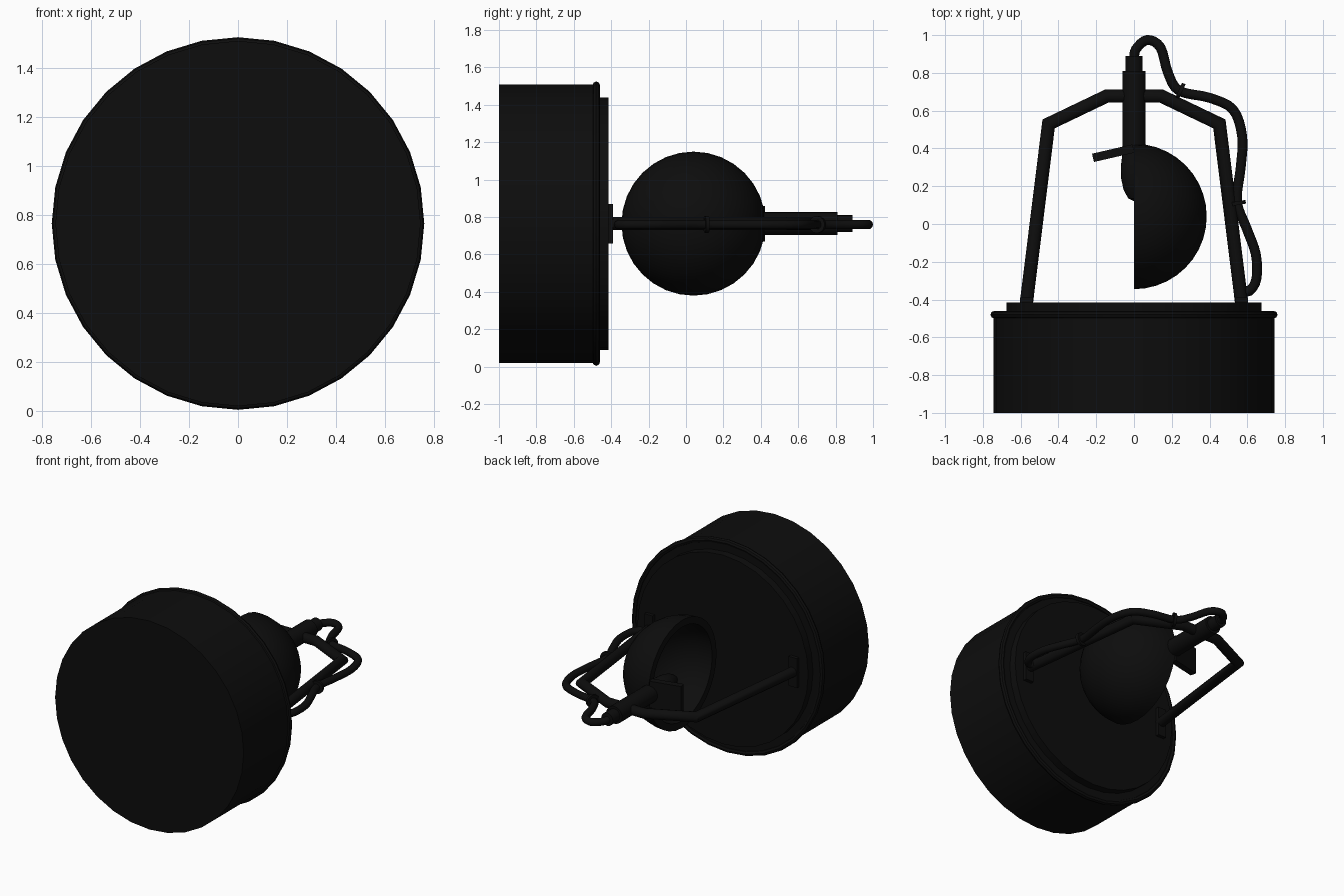
import bpy, bmesh, math
from mathutils import Vector, Matrix

if "Cube" in bpy.data.objects:
    bpy.data.objects.remove(bpy.data.objects["Cube"])

ZC = 0.765  # height of the shared axis
black = bpy.data.materials.new("matte_black")
black.diffuse_color = (0.004, 0.004, 0.004, 1)
black.use_nodes = True
black.node_tree.nodes["Principled BSDF"].inputs["Base Color"].default_value = black.diffuse_color


def finish(name, bm, angle=30):
    bmesh.ops.remove_doubles(bm, verts=bm.verts, dist=1e-5)
    bmesh.ops.recalc_face_normals(bm, faces=bm.faces)
    me = bpy.data.meshes.new(name)
    bm.to_mesh(me)
    bm.free()
    me.materials.append(black)
    ob = bpy.data.objects.new(name, me)
    bpy.context.collection.objects.link(ob)
    bpy.ops.object.select_all(action='DESELECT')
    ob.select_set(True)
    bpy.context.view_layer.objects.active = ob
    bpy.ops.object.shade_smooth_by_angle(angle=math.radians(angle))
    return ob


def lathe(name, profile, axis, center, steps=32):
    """Spin (radius, distance) points about the x or y axis."""
    bm = bmesh.new()
    ax = Vector((1, 0, 0)) if axis == 'x' else Vector((0, 1, 0))
    vs = [bm.verts.new(ax * d + Vector((0, 0, r))) for r, d in profile]
    es = [bm.edges.new(p) for p in zip(vs, vs[1:])]
    bmesh.ops.spin(bm, geom=vs + es, cent=(0, 0, 0), axis=ax,
                   angle=math.tau, steps=steps)
    bmesh.ops.translate(bm, verts=bm.verts, vec=center)
    return finish(name, bm)


def box(name, center, size, turn=0):
    bm = bmesh.new()
    m = Matrix.Translation(center) @ Matrix.Rotation(turn, 4, 'Z') @ Matrix.Diagonal((*size, 1))
    bmesh.ops.create_cube(bm, size=1, matrix=m)
    return finish(name, bm)


def tube(name, pts, radius, sides=10, smooth_steps=0):
    """Sweep a round section along a flat path, optionally as a smooth spline."""
    pts = [Vector(p) for p in pts]
    if smooth_steps:
        ext, out = [pts[0]] + pts + [pts[-1]], []
        for a, b, c, d in zip(ext, ext[1:], ext[2:], ext[3:]):
            for k in range(smooth_steps):
                t = k / smooth_steps
                out.append(0.5 * (2 * b + (c - a) * t + (2 * a - 5 * b + 4 * c - d) * t * t
                                  + (3 * b - a - 3 * c + d) * t ** 3))
        pts = out + [pts[-1]]
    bm = bmesh.new()
    rings = []
    for i, p in enumerate(pts):
        d0 = (p - pts[max(i - 1, 0)]).normalized()
        d1 = (pts[min(i + 1, len(pts) - 1)] - p).normalized()
        t = (d0 + d1).normalized()
        side = t.cross(Vector((0, 0, 1))).normalized()
        up = side.cross(t)
        miter = 1 / max(0.6, t.dot(d1 if d1.length else d0))
        rings.append([bm.verts.new(p + radius * (side * math.cos(a) * miter + up * math.sin(a)))
                      for a in (math.tau * k / sides for k in range(sides))])
    for r, s in zip(rings, rings[1:]):
        for k in range(sides):
            n = (k + 1) % sides
            bm.faces.new((r[k], r[n], s[n], s[k]))
    bm.faces.new(rings[0])
    bm.faces.new(rings[-1])
    return finish(name, bm, 40)


def arc(r, a0, a1, n, c=(0, 0)):
    return [(c[0] + r * math.cos(a0 + (a1 - a0) * k / n),
             c[1] + r * math.sin(a0 + (a1 - a0) * k / n)) for k in range(n + 1)]


# Drum with raised back plate and rolled rim
lathe("drum", [(0, -1), (0.745, -1), (0.745, -0.47), (0.675, -0.47),
               (0.675, -0.415), (0, -0.415)], 'y', (0, 0, ZC))
lathe("drum_rim", arc(0.02, 0, math.tau, 8, (0.74, -0.48)), 'y', (0, 0, ZC))

# Thick hollow half-dome opening toward -x
lathe("dome_shell", arc(0.385, math.pi / 2, 0, 10) + arc(0.335, 0, math.pi / 2, 10),
      'x', (0, 0.04, ZC))

# Stem, end cap and bulb inside the dome
lathe("stem", [(0, 0.4), (0.062, 0.4), (0.062, 0.81), (0, 0.81)], 'y', (0, 0, ZC), 20)
lathe("stem_cap", [(0, 0.8), (0.046, 0.8), (0.046, 0.89), (0, 0.89)], 'y', (0, 0, ZC), 16)
lathe("bulb", [(0, 0.12), (0.03, 0.135), (0.055, 0.18), (0.068, 0.24), (0.07, 0.3),
               (0.062, 0.37), (0.05, 0.42), (0, 0.42)], 'y', (0, 0, ZC), 20)

# Small angled shield plate beside the bulb
box("shield_plate", (-0.11, 0.375, ZC), (0.22, 0.045, 0.19), math.radians(13))

# Bent support bracket and its foot plates
half = [(0.57, -0.42), (0.452, 0.53), (0.145, 0.677)]
tube("bracket", [(-x, y, ZC) for x, y in half] + [(x, y, ZC) for x, y in half[::-1]],
     0.035, 12)
for side, label in ((-1, "left"), (1, "right")):
    box(label + "_foot_plate", (side * 0.57, -0.405, ZC), (0.065, 0.03, 0.21))

# Power cable looping from the stem cap to the foot
path = [(0, 0.87), (0.01, 0.925), (0.07, 0.974), (0.14, 0.935), (0.18, 0.8), (0.24, 0.705),
        (0.4, 0.668), (0.525, 0.605), (0.573, 0.46), (0.565, 0.3), (0.545, 0.12), (0.595, -0.02),
        (0.645, -0.16), (0.648, -0.29), (0.61, -0.355), (0.57, -0.345)]
tube("cable", [(x, y, ZC - 0.005) for x, y in path], 0.026, 10, 4)

# Clips holding the cable
for i, (x, y, turn) in enumerate(((0.245, 0.703, 65), (0.547, 0.11, 10))):
    clip = lathe("cable_clip_%d" % (i + 1),
                 [(0.024, -0.01), (0.046, -0.01), (0.046, 0.01), (0.024, 0.01), (0.024, -0.01)],
                 'y', (0, 0, 0), 14)
    clip.matrix_world = Matrix.Translation((x, y, ZC - 0.005)) @ Matrix.Rotation(math.radians(turn), 4, 'Z')
